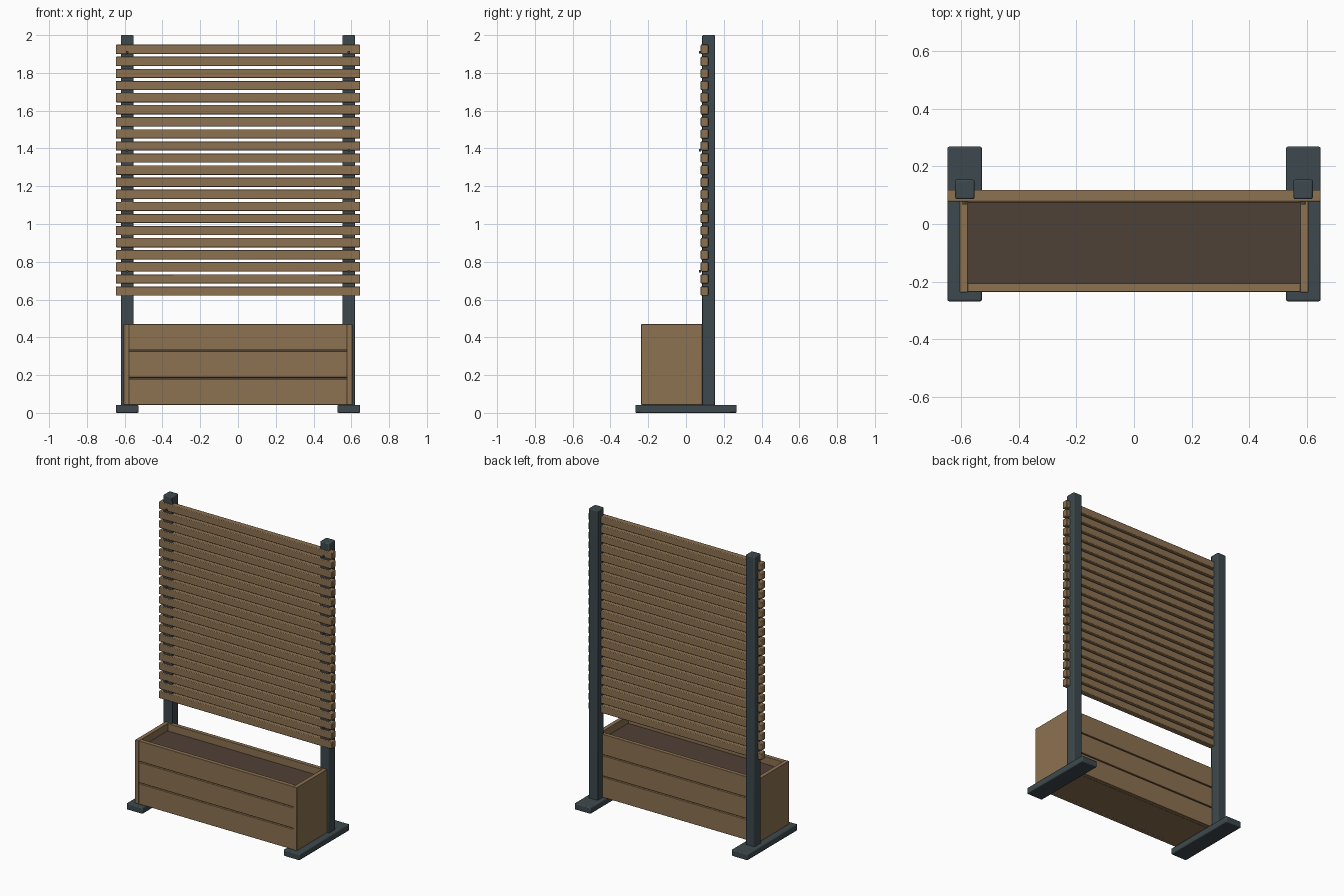
import bpy
import math

cube = bpy.data.objects.get("Cube")
if cube:
    bpy.data.objects.remove(cube, do_unlink=True)


def material(name, rgb):
    mat = bpy.data.materials.new(name)
    mat.use_nodes = True
    mat.diffuse_color = (*rgb, 1)
    mat.node_tree.nodes["Principled BSDF"].inputs["Base Color"].default_value = (*rgb, 1)
    return mat


wood = material("brown_wood", (0.262, 0.165, 0.082))
metal = material("dark_slate", (0.048, 0.066, 0.075))
earth = material("dark_soil", (0.078, 0.052, 0.037))


def box(name, x, y, z, mat, bevel=0.0):
    """Box from (min, max) ranges on each axis, with optional softened edges."""
    spans = (x, y, z)
    bpy.ops.mesh.primitive_cube_add(size=1, location=[(a + b) / 2 for a, b in spans])
    obj = bpy.context.object
    obj.name = name
    obj.scale = [b - a for a, b in spans]
    bpy.ops.object.transform_apply(location=False, rotation=False, scale=True)
    obj.data.materials.append(mat)
    if bevel:
        mod = obj.modifiers.new("soft_edges", "BEVEL")
        mod.width = bevel
        mod.segments = 2
        bpy.ops.object.shade_smooth_by_angle(angle=math.radians(35))
    return obj


def screw(name, x, y, z):
    bpy.ops.mesh.primitive_cylinder_add(vertices=12, radius=0.007, depth=0.012,
                                        location=(x, y, z), rotation=(math.pi / 2, 0, 0))
    bpy.context.object.name = name
    bpy.context.object.data.materials.append(metal)


# Feet, posts and planter end panels, one per side
base = 0.043
rim = 0.47
for side, s in (("left", 1), ("right", -1)):
    def span(a, b):
        return tuple(sorted((a * s, b * s)))
    box(f"{side}_foot", span(0.527, 0.647), (-0.268, 0.268), (0, base), metal, 0.006)
    box(f"{side}_post", span(0.553, 0.62), (0.086, 0.154), (base - 0.005, 2.0), metal, 0.006)
    box(f"{side}_end_panel", span(0.577, 0.605), (-0.237, 0.1), (base, rim), wood, 0.002)
    for z in (0.75, 1.39, 1.91):
        screw(f"{side}_screw", 0.587 * s, 0.074, z)

# Screen of evenly spaced horizontal slats
slats = 21
for i in range(slats):
    z = 0.645 + i * 0.064
    box(f"slat_{i + 1}", (-0.647, 0.647), (0.078, 0.118), (z - 0.0245, z + 0.0245), wood, 0.004)

# Planter walls of three boards each, with narrow grooves between
groove = 0.007
pitch = (rim - base + groove) / 3
for wall, y in (("front", (-0.235, -0.206)), ("back", (0.073, 0.1))):
    for i in range(3):
        z = base + i * pitch
        box(f"{wall}_board_{i + 1}", (-0.577, 0.577), y, (z, z + pitch - groove), wood, 0.002)

# Planter floor and soil
box("planter_floor", (-0.577, 0.577), (-0.206, 0.073), (base, base + 0.025), wood)
box("soil", (-0.577, 0.577), (-0.206, 0.073), (base + 0.025, 0.42), earth)
